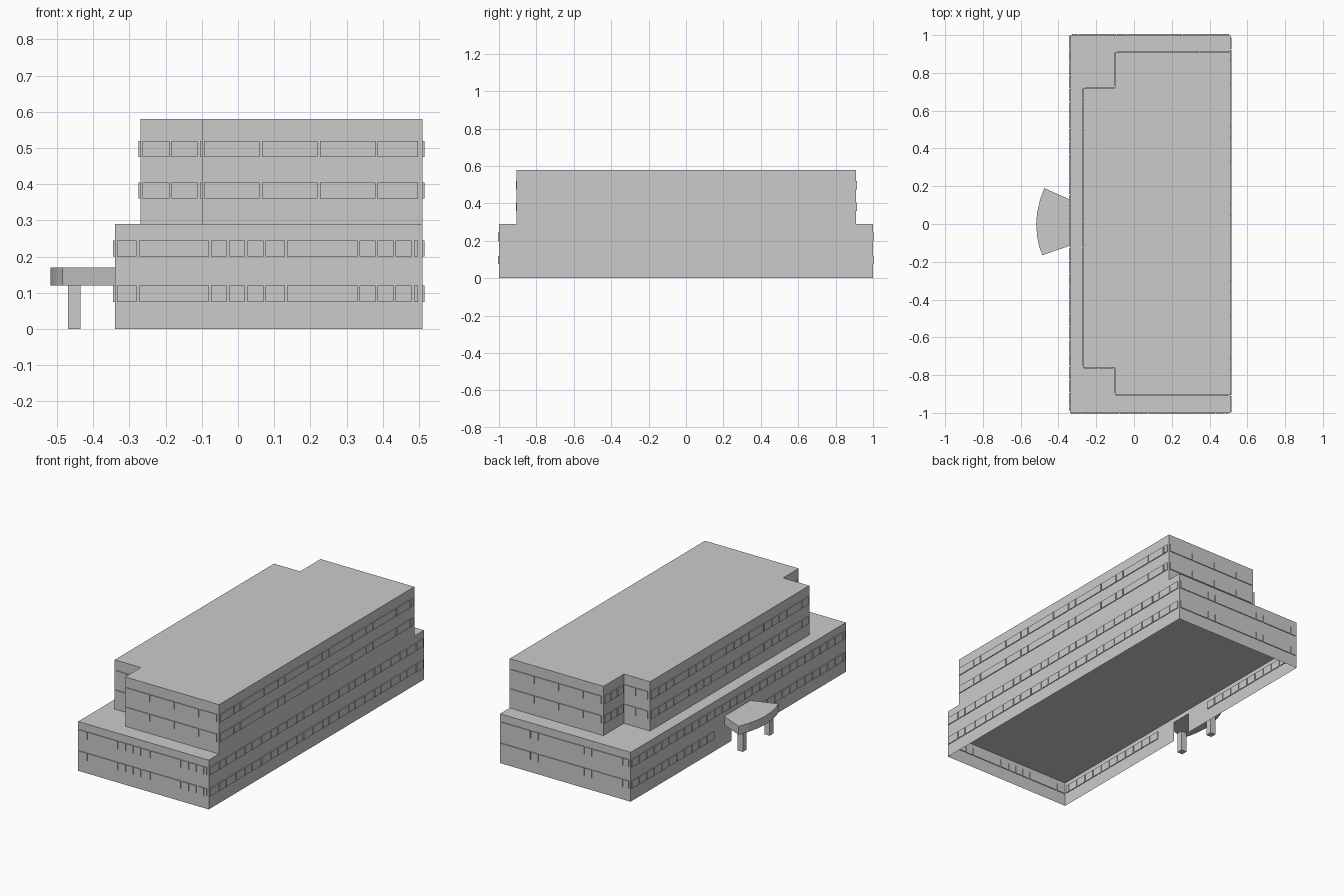
import bpy, bmesh
from mathutils import Vector

if "Cube" in bpy.data.objects:
    bpy.data.objects.remove(bpy.data.objects["Cube"])

grey = bpy.data.materials.new("light grey")
grey.diffuse_color = (0.6, 0.6, 0.6, 1)
grey.use_nodes = True
grey.node_tree.nodes["Principled BSDF"].inputs["Base Color"].default_value = grey.diffuse_color


def finish(bm, name, recalc=True):
    if recalc:
        bmesh.ops.recalc_face_normals(bm, faces=bm.faces[:])
    mesh = bpy.data.meshes.new(name)
    bm.to_mesh(mesh)
    bm.free()
    mesh.materials.append(grey)
    obj = bpy.data.objects.new(name, mesh)
    bpy.context.collection.objects.link(obj)
    return obj


def prism(name, outline, z0, z1, bottom=True):
    """Extrude an anticlockwise outline between two heights."""
    bm = bmesh.new()
    lo = [bm.verts.new((x, y, z0)) for x, y in outline]
    hi = [bm.verts.new((x, y, z1)) for x, y in outline]
    n = len(outline)
    for i in range(n):
        j = (i + 1) % n
        bm.faces.new((lo[i], lo[j], hi[j], hi[i]))
    bm.faces.new(hi)
    if bottom:
        bm.faces.new(lo[::-1])
    return finish(bm, name, bottom)


def window_panes(name, p0, p1, rows, widths, skip=None):
    """Rows of thin panes along a wall; widths repeat from p0 to p1."""
    bm = bmesh.new()
    a, b = Vector(p0), Vector(p1)
    length = (b - a).length
    d = (b - a) / length
    n = Vector((d.y, -d.x)) * 0.0049
    gap = 0.006
    for z in rows:
        s, k = 0.006, 0
        while s < length - 0.02:
            e = min(s + widths[k % len(widths)], length - 0.006)
            mid = a + d * (s + e) / 2
            if not (skip and z < 0.15 and skip[0] < mid.y < skip[1]):
                u, v = a + d * s, a + d * (e - gap)
                ring = [u + n, v + n, v - n, u - n]
                lo = [bm.verts.new((p.x, p.y, z)) for p in ring]
                hi = [bm.verts.new((p.x, p.y, z + 0.045)) for p in ring]
                for i in range(4):
                    j = (i + 1) % 4
                    bm.faces.new((lo[i], lo[j], hi[j], hi[i]))
                bm.faces.new(hi)
                bm.faces.new(lo[::-1])
            s, k = e, k + 1
    return finish(bm, name)


# Lower storeys: open-bottomed shell with an entrance gap in the -x wall
X0, X1 = -0.34, 0.51
bm = bmesh.new()


def quad(*pts):
    bm.faces.new([bm.verts.new(p) for p in pts])


H, DOOR = 0.29, 0.12
quad((X0, -1, 0), (X1, -1, 0), (X1, -1, H), (X0, -1, H))
quad((X1, -1, 0), (X1, 1, 0), (X1, 1, H), (X1, -1, H))
quad((X1, 1, 0), (X0, 1, 0), (X0, 1, H), (X1, 1, H))
for ya, yb, z in ((1, 0.065, 0), (0.065, -0.06, DOOR), (-0.06, -1, 0)):
    quad((X0, ya, z), (X0, yb, z), (X0, yb, H), (X0, ya, H))
quad((X0, -1, H), (X1, -1, H), (X1, 1, H), (X0, 1, H))
bmesh.ops.remove_doubles(bm, verts=bm.verts[:], dist=1e-5)
finish(bm, "lower_storeys", False)

# Floor slab between the two lower storeys
bm = bmesh.new()
quad((X0, 1, 0.146), (X1, 1, 0.146), (X1, -1, 0.146), (X0, -1, 0.146))
finish(bm, "inner_floor", False)

# Upper storeys: stepped outline
upper = [(X1, -0.905), (X1, 0.91), (-0.10, 0.91), (-0.10, 0.72),
         (-0.27, 0.72), (-0.27, -0.76), (-0.10, -0.76), (-0.10, -0.905)]
prism("upper_storeys", upper, H, 0.58, False)

# Windows of the lower storeys
low = (0.075, 0.2)
window_panes("lower_front_windows", (X0, -1), (X1, -1), low, [0.06, 0.2, 0.05, 0.05, 0.05])
window_panes("lower_right_windows", (X1, -1), (X1, 1), low, [0.09, 0.06, 0.09])
window_panes("lower_back_windows", (X1, 1), (X0, 1), low, [0.2, 0.05, 0.3, 0.05])
window_panes("lower_left_windows", (X0, 1), (X0, -1), low, [0.07, 0.07, 0.07], (-0.23, 0.23))

# Windows of the upper storeys, one set per wall of the outline
high = (0.36, 0.475)
patterns = [[0.13, 0.06, 0.22], [0.16], [0.06], [0.08],
            [0.07, 0.07, 0.07, 0.14], [0.08], [0.07], [0.16]]
for i, p in enumerate(upper):
    window_panes("upper_windows_%d" % (i + 1), p, upper[(i + 1) % 8], high, patterns[i])

# Entrance canopy with a curved outer edge, on two columns
canopy = [(X0, 0.13), (-0.475, 0.19), (-0.497, 0.13), (-0.513, 0.06), (-0.518, 0.0),
          (-0.512, -0.07), (-0.502, -0.12), (-0.485, -0.165), (X0, -0.115)]
prism("entrance_canopy", canopy, 0.12, 0.17)
for name, y in (("canopy_column_back", 0.125), ("canopy_column_front", -0.125)):
    prism(name, [(-0.47, y - 0.018), (-0.435, y - 0.018),
                 (-0.435, y + 0.018), (-0.47, y + 0.018)], 0.0, 0.12)
